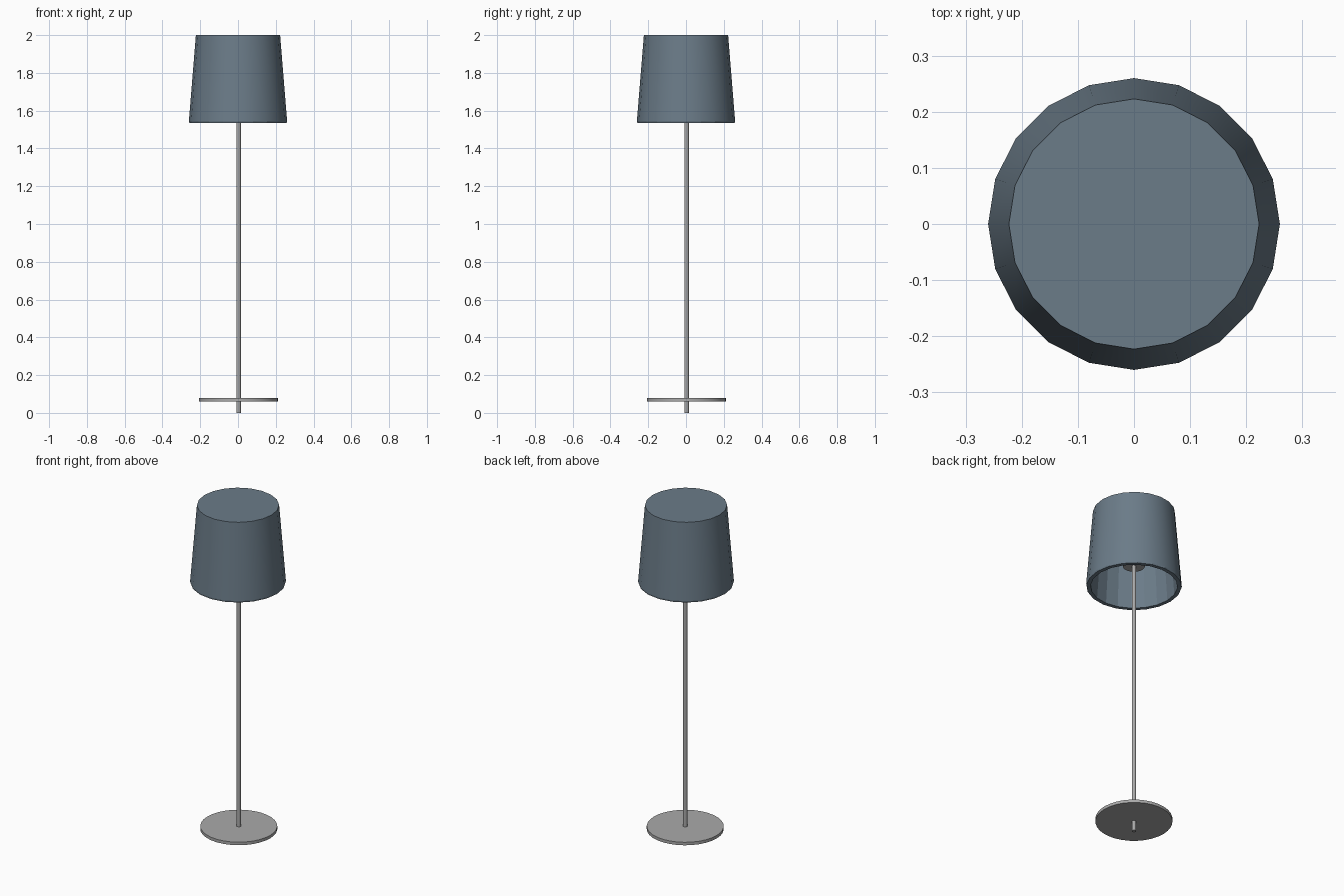
import bpy, bmesh
from math import cos, sin, pi

if "Cube" in bpy.data.objects:
    bpy.data.objects.remove(bpy.data.objects["Cube"])


def lathe(name, profile, sides, smooth, mat, offset=0):
    """Spin (radius, z) points about z; smooth lists profile segments to shade smooth."""
    bm = bmesh.new()
    rings = []
    for r, z in profile:
        rings.append([bm.verts.new((r * cos(2 * pi * i / sides), r * sin(2 * pi * i / sides), z))
                      for i in range(sides)])
    for k, (a, b) in enumerate(zip(rings, rings[1:])):
        for i in range(sides):
            j = (i + 1) % sides
            bm.faces.new((a[i], a[j], b[j], b[i])).smooth = k in smooth
    # flat caps at both ends
    bm.faces.new(rings[0])
    bm.faces.new(rings[-1])
    bmesh.ops.recalc_face_normals(bm, faces=bm.faces)
    # keep the rims crisp between smooth sides and flat caps
    for e in bm.edges:
        e.smooth = e.calc_face_angle(0) < 0.6
    mesh = bpy.data.meshes.new(name)
    bm.to_mesh(mesh)
    bm.free()
    mesh.materials.append(mat)
    ob = bpy.data.objects.new(name, mesh)
    ob.location = (offset, offset, 0)
    bpy.context.collection.objects.link(ob)
    return ob


def material(name, *rgb):
    mat = bpy.data.materials.new(name)
    mat.diffuse_color = (*rgb, 1)
    mat.use_nodes = True
    mat.node_tree.nodes["Principled BSDF"].inputs["Base Color"].default_value = mat.diffuse_color
    return mat


fabric = material("shade_blue_grey", 0.147, 0.20, 0.248)
metal = material("metal_grey", 0.40, 0.40, 0.40)

# Hollow shade, closed at the top, with a small chamfer on the lower rim
lathe("lamp_shade",
      [(0.223, 2.0), (0.26, 1.545), (0.258, 1.536), (0.236, 1.536), (0.203, 1.98)],
      20, (0,), fabric)

# Bulb socket inside the shade
lathe("bulb_socket", [(0.06, 1.66), (0.06, 1.80)], 20, (0,), metal, 0.003)

# Pole running from the floor up into the socket
lathe("pole", [(0.012, 0), (0.012, 1.67)], 12, (0,), metal, 0.003)

# Flat round base
lathe("base_disc", [(0.209, 0.06), (0.209, 0.078)], 32, (0,), metal, 0.003)
